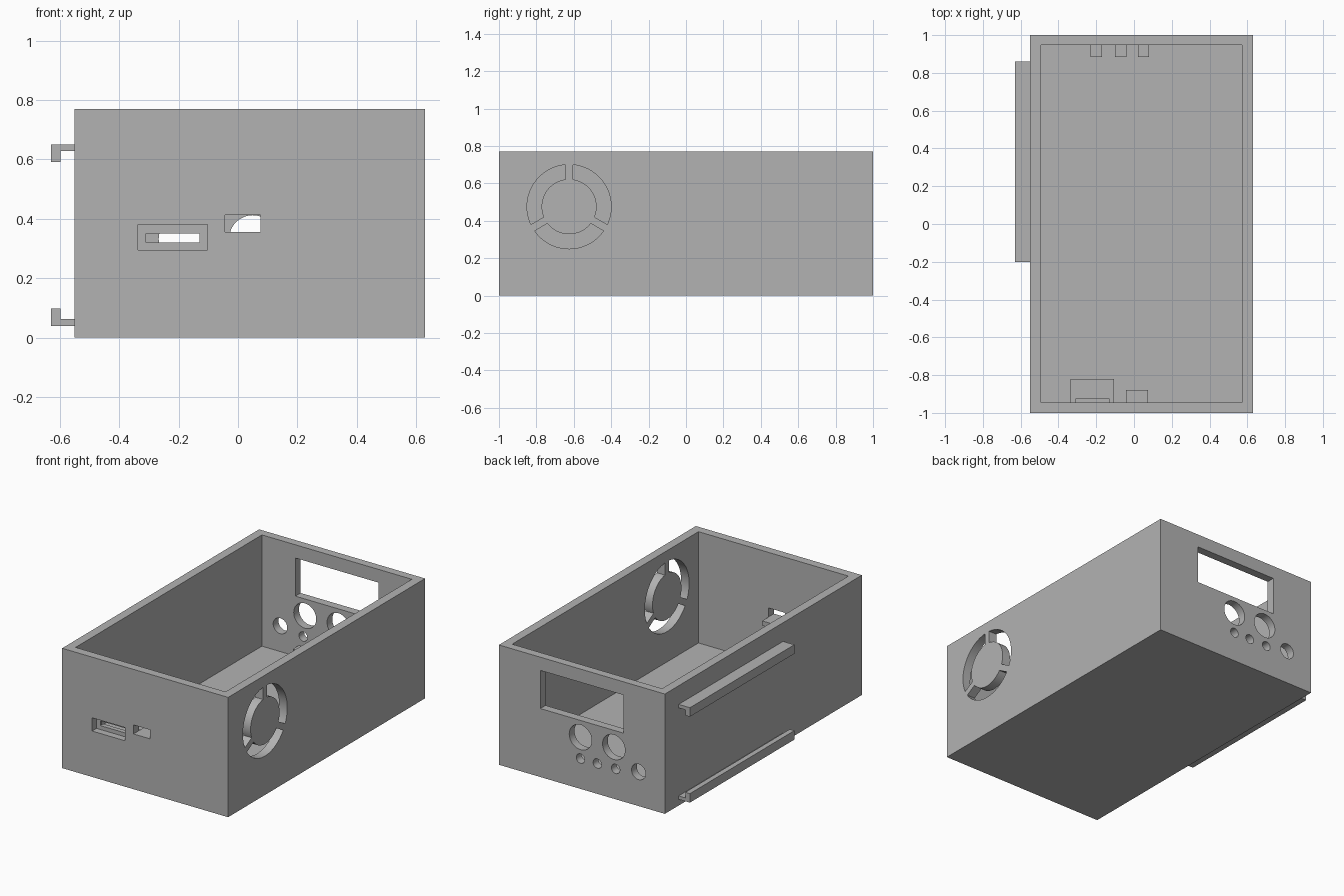
import bpy, bmesh, math
from mathutils import Vector

if "Cube" in bpy.data.objects:
    bpy.data.objects.remove(bpy.data.objects["Cube"])

grey = bpy.data.materials.new("light_grey")
grey.diffuse_color = (0.45, 0.45, 0.45, 1)
grey.use_nodes = True
grey.node_tree.nodes["Principled BSDF"].inputs["Base Color"].default_value = grey.diffuse_color


def prism(name, points, direction):
    """Extrude a closed outline of 3D points along a direction."""
    bm = bmesh.new()
    face = bm.faces.new([bm.verts.new(p) for p in points])
    out = bmesh.ops.extrude_face_region(bm, geom=[face])
    moved = [v for v in out["geom"] if isinstance(v, bmesh.types.BMVert)]
    bmesh.ops.translate(bm, verts=moved, vec=Vector(direction))
    bmesh.ops.recalc_face_normals(bm, faces=bm.faces)
    mesh = bpy.data.meshes.new(name)
    bm.to_mesh(mesh)
    bm.free()
    mesh.materials.append(grey)
    obj = bpy.data.objects.new(name, mesh)
    bpy.context.collection.objects.link(obj)
    return obj


def box(name, x0, x1, y0, y1, z0, z1):
    return prism(name, [(x0, y0, z0), (x1, y0, z0), (x1, y1, z0), (x0, y1, z0)],
                 (0, 0, z1 - z0))


def cut(target, cutter):
    """Subtract the cutter from the target and remove it."""
    mod = target.modifiers.new("cut", 'BOOLEAN')
    mod.operation, mod.solver, mod.object = 'DIFFERENCE', 'EXACT', cutter
    bpy.context.view_layer.objects.active = target
    bpy.ops.object.modifier_apply(modifier=mod.name)
    bpy.data.objects.remove(cutter, do_unlink=True)


# Open-topped case
case = box("case", -0.55, 0.63, -1, 1, 0, 0.77)
cut(case, box("cavity", -0.493, 0.573, -0.945, 0.947, 0.055, 0.9))

# Display window in the back wall
cut(case, box("window", -0.255, 0.335, 0.9, 1.1, 0.44, 0.685))

# Round holes in the back wall: x, z, radius
holes = [(0.05, 0.332, 0.08), (-0.187, 0.332, 0.08), (-0.363, 0.22, 0.05),
         (0.05, 0.195, 0.03), (-0.07, 0.195, 0.03), (-0.2, 0.195, 0.03)]
for x, z, r in holes:
    ring = [(x + r * math.cos(i * math.tau / 48), 0.9, z + r * math.sin(i * math.tau / 48))
            for i in range(48)]
    cut(case, prism("hole", ring, (0, 0.2, 0)))

# Front ports: recessed slot and small opening
cut(case, box("recess", -0.337, -0.102, -1.1, -0.955, 0.295, 0.38))
cut(case, box("slot", -0.31, -0.13, -1.1, -0.9, 0.32, 0.35))
cut(case, box("port", -0.043, 0.075, -1.1, -0.9, 0.355, 0.413))

# Fan grille in the right wall: three arcs between parallel-sided spokes
cy, cz, inner, outer, half = -0.625, 0.475, 0.147, 0.225, 0.02
for k in range(3):
    start = math.radians(90 + 120 * k)
    outline = []
    for r, steps in ((outer, range(25)), (inner, range(24, -1, -1))):
        gap = math.asin(half / r)
        for i in steps:
            a = start + gap + (math.radians(120) - 2 * gap) * i / 24
            outline.append((0.5, cy + r * math.cos(a), cz + r * math.sin(a)))
    cut(case, prism("fan_arc", outline, (0.2, 0, 0)))

# Inner shelves behind the ports and the small lamp holes
box("slot_shelf", -0.337, -0.105, -0.947, -0.82, 0.265, 0.295)
box("slot_lip", -0.31, -0.13, -0.947, -0.925, 0.295, 0.32)
box("port_shelf", -0.043, 0.075, -0.947, -0.88, 0.325, 0.355)
for i, x in enumerate((-0.2, -0.07, 0.05)):
    box(f"lamp_shelf_{i + 1}", x - 0.03, x + 0.03, 0.885, 0.95, 0.1, 0.13)

# L-shaped rails on the left wall, hooked towards each other
for name, z, s in (("upper_rail", 0.65, -1), ("lower_rail", 0.04, 1)):
    profile = [(-0.55, 0), (-0.63, 0), (-0.63, 0.058), (-0.597, 0.058),
               (-0.597, 0.022), (-0.55, 0.022)]
    prism(name, [(x, -0.2, z + s * h) for x, h in profile], (0, 1.06, 0))

# Smooth round openings, sharp corners
for obj in bpy.context.collection.objects:
    obj.select_set(True)
bpy.ops.object.shade_smooth_by_angle(angle=math.radians(30))
